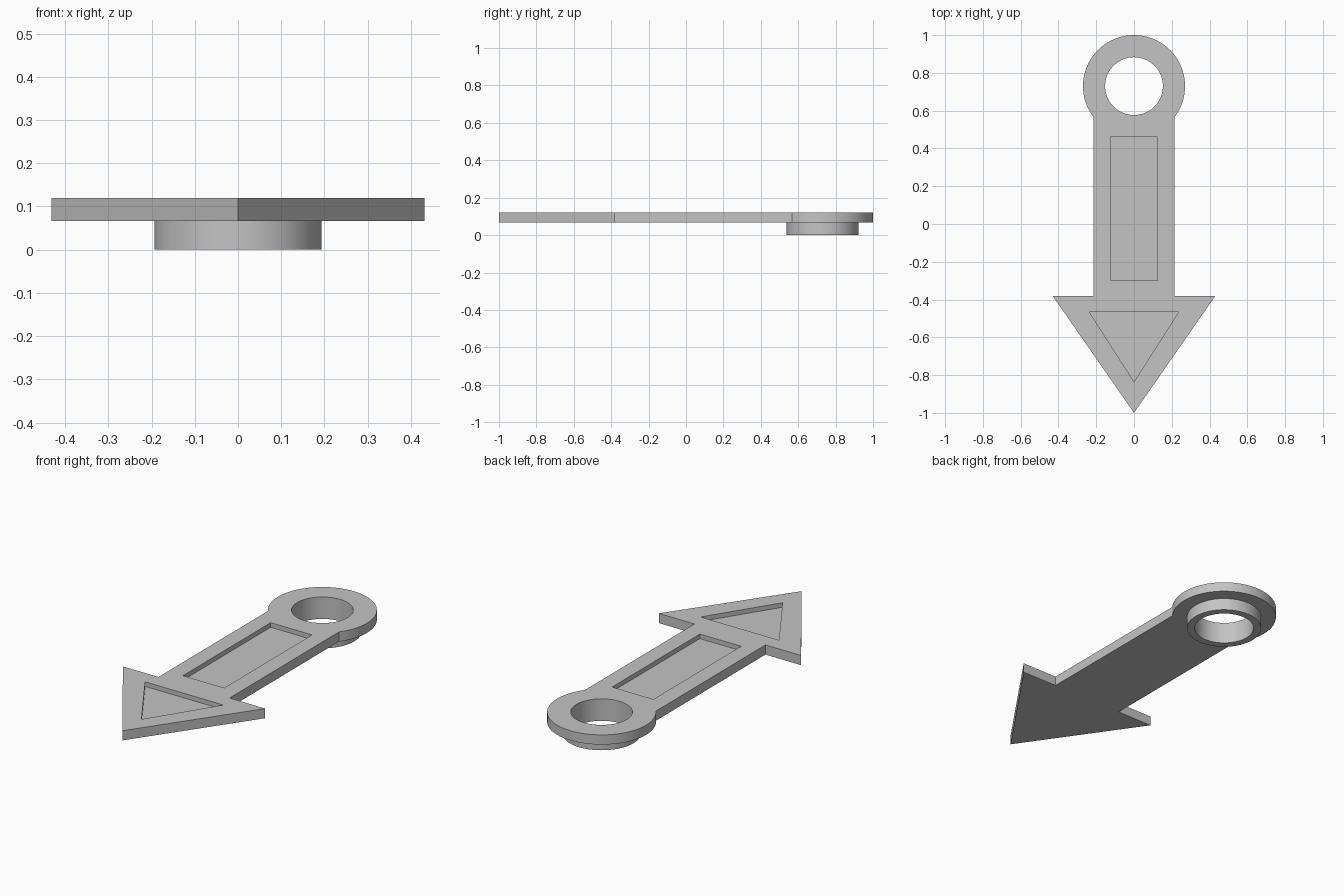
import bpy
import bmesh
from math import sin, cos, asin, pi, radians

if "Cube" in bpy.data.objects:
    bpy.data.objects.remove(bpy.data.objects["Cube"], do_unlink=True)

SEGMENTS = 96
RING_Y, RING_R, BORE_R, COLLAR_R = 0.73, 0.27, 0.153, 0.193
BOTTOM, TOP, RECESS_FLOOR = 0.067, 0.12, 0.095
SHAFT_W, HEAD_W, HEAD_Y = 0.215, 0.431, -0.38

grey = bpy.data.materials.new("plain grey")
grey.use_nodes = True
grey.diffuse_color = (0.55, 0.55, 0.55, 1)
grey.node_tree.nodes["Principled BSDF"].inputs["Base Color"].default_value = grey.diffuse_color


def link(name, bm):
    bmesh.ops.recalc_face_normals(bm, faces=bm.faces)
    mesh = bpy.data.meshes.new(name)
    bm.to_mesh(mesh)
    bm.free()
    mesh.materials.append(grey)
    obj = bpy.data.objects.new(name, mesh)
    bpy.context.collection.objects.link(obj)
    return obj


def prism(name, outline, z0, z1):
    """Extrude a flat outline straight up."""
    bm = bmesh.new()
    face = bm.faces.new([bm.verts.new((x, y, z0)) for x, y in outline])
    new = bmesh.ops.extrude_face_region(bm, geom=[face])["geom"]
    top = [v for v in new if isinstance(v, bmesh.types.BMVert)]
    bmesh.ops.translate(bm, vec=(0, 0, z1 - z0), verts=top)
    return link(name, bm)


def circle(radius):
    return [(radius * cos(2 * pi * i / SEGMENTS), RING_Y + radius * sin(2 * pi * i / SEGMENTS))
            for i in range(SEGMENTS)]


def smooth(obj):
    bpy.ops.object.select_all(action="DESELECT")
    obj.select_set(True)
    bpy.context.view_layer.objects.active = obj
    bpy.ops.object.shade_smooth_by_angle(angle=radians(30))


# Plate outline: arrow head, shaft and the round end as one silhouette
start = -asin((RING_R**2 - SHAFT_W**2) ** 0.5 / RING_R)
sweep = pi - 2 * start
arc = [(RING_R * cos(start + sweep * i / SEGMENTS), RING_Y + RING_R * sin(start + sweep * i / SEGMENTS))
       for i in range(SEGMENTS + 1)]
outline = [(-SHAFT_W, HEAD_Y), (-HEAD_W, HEAD_Y), (0, -1), (HEAD_W, HEAD_Y), (SHAFT_W, HEAD_Y)] + arc
plate = prism("arrow_plate", outline, BOTTOM, TOP)

# Through bore and the two shallow recesses
cutters = [
    prism("bore_cutter", circle(BORE_R), -0.1, 0.3),
    prism("shaft_recess_cutter", [(-0.125, -0.298), (0.125, -0.298), (0.125, 0.461), (-0.125, 0.461)],
          RECESS_FLOOR, 0.3),
    prism("head_recess_cutter", [(0, -0.835), (0.237, -0.465), (-0.237, -0.465)], RECESS_FLOOR, 0.3),
]
for cutter in cutters:
    mod = plate.modifiers.new(cutter.name, "BOOLEAN")
    mod.operation, mod.solver, mod.object = "DIFFERENCE", "EXACT", cutter
bpy.context.view_layer.update()
cut_mesh = bpy.data.meshes.new_from_object(plate.evaluated_get(bpy.context.evaluated_depsgraph_get()))
plate.modifiers.clear()
plate.data = cut_mesh
for cutter in cutters:
    bpy.data.objects.remove(cutter, do_unlink=True)
smooth(plate)

# Collar under the round end, open where it meets the plate
bm = bmesh.new()
loops = [[bm.verts.new((x, y, z)) for x, y in circle(r)]
         for r, z in ((COLLAR_R, BOTTOM), (COLLAR_R, 0), (BORE_R, 0), (BORE_R, BOTTOM))]
for a, b in zip(loops, loops[1:]):
    for i in range(SEGMENTS):
        j = (i + 1) % SEGMENTS
        bm.faces.new((a[i], a[j], b[j], b[i]))
collar = link("collar", bm)
# Point the collar surface outwards
if any(p.normal.z > 0.5 for p in collar.data.polygons):
    collar.data.flip_normals()
smooth(collar)
